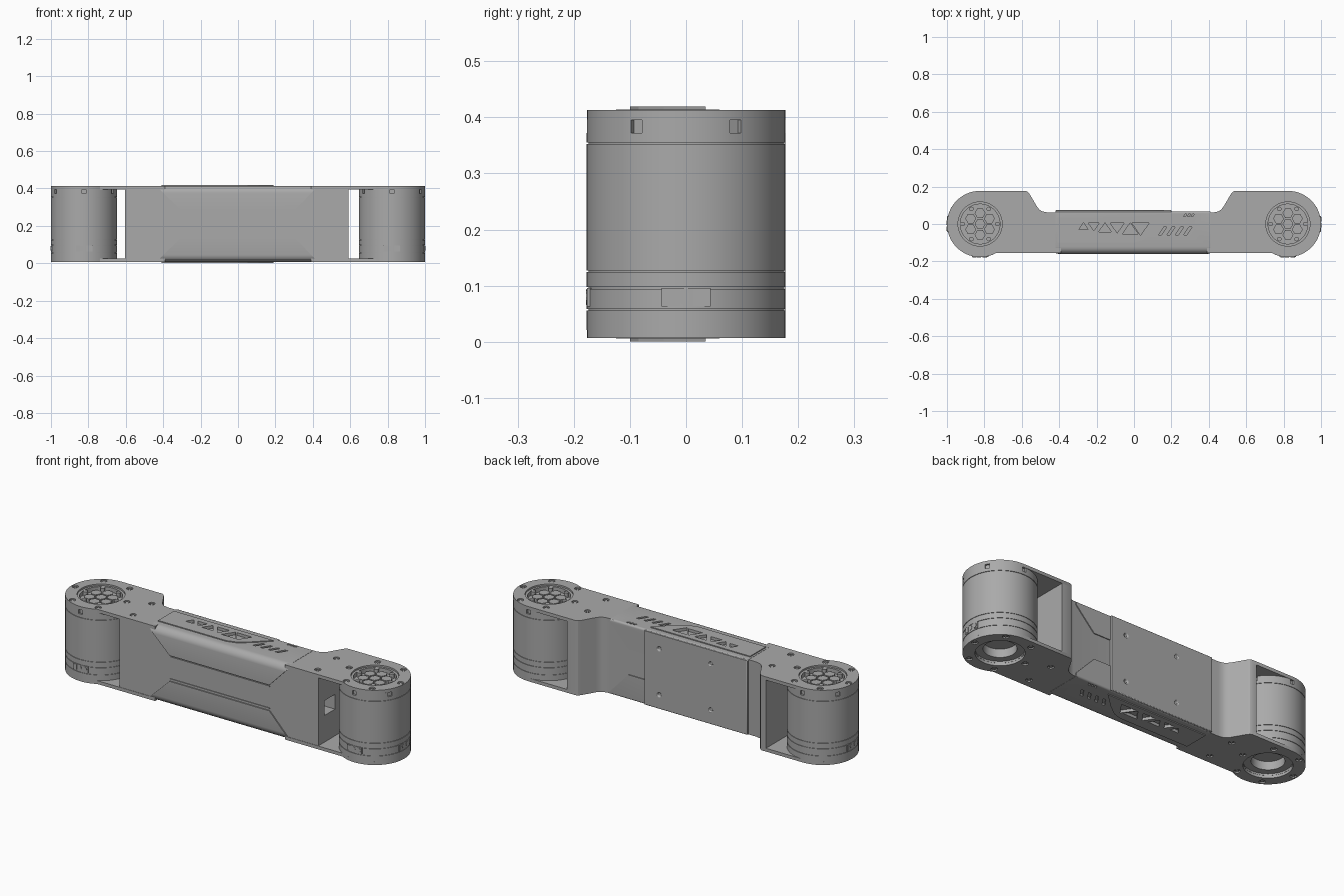
import bpy, bmesh, math
from mathutils import Matrix, Vector

old = bpy.data.objects.get("Cube")
if old:
    bpy.data.objects.remove(old, do_unlink=True)

grey = bpy.data.materials.new("plain grey")
grey.use_nodes = True
grey.diffuse_color = (0.4, 0.4, 0.4, 1)
grey.node_tree.nodes["Principled BSDF"].inputs["Base Color"].default_value = (0.4, 0.4, 0.4, 1)

HEIGHT = 0.42
MOTOR_X, RADIUS = 0.823, 0.177
AXES = {"x": lambda u, v, w: (w, u, v), "y": lambda u, v, w: (u, w, v), "z": lambda u, v, w: (u, v, w)}


def finish(name, bm):
    bmesh.ops.recalc_face_normals(bm, faces=bm.faces)
    mesh = bpy.data.meshes.new(name)
    bm.to_mesh(mesh)
    bm.free()
    mesh.materials.append(grey)
    ob = bpy.data.objects.new(name, mesh)
    bpy.context.collection.objects.link(ob)
    return ob


def add_prism(bm, pts, axis, lo, hi):
    rings = [[bm.verts.new(AXES[axis](u, v, w)) for u, v in pts] for w in (lo, hi)]
    n = len(pts)
    bm.faces.new(rings[0])
    bm.faces.new(rings[1])
    for i in range(n):
        j = (i + 1) % n
        bm.faces.new((rings[0][i], rings[0][j], rings[1][j], rings[1][i]))


def prisms(name, items):
    bm = bmesh.new()
    for item in items:
        add_prism(bm, *item)
    return finish(name, bm)


def rect(u0, u1, v0, v1):
    return [(u0, v0), (u1, v0), (u1, v1), (u0, v1)]


def ring(cx, cy, r, n, start=0.0):
    return [(cx + r * math.cos(start + math.tau * i / n), cy + r * math.sin(start + math.tau * i / n))
            for i in range(n)]


def cut(ob, cutter):
    cutter.hide_render = True
    mod = ob.modifiers.new("cut", "BOOLEAN")
    mod.operation, mod.object, mod.solver = "DIFFERENCE", cutter, "EXACT"
    bpy.context.view_layer.objects.active = ob
    bpy.ops.object.modifier_apply(modifier=mod.name)
    bpy.data.objects.remove(cutter, do_unlink=True)


def smooth(ob, angle=25):
    bpy.ops.object.select_all(action="DESELECT")
    ob.select_set(True)
    bpy.context.view_layer.objects.active = ob
    bpy.ops.object.shade_smooth_by_angle(angle=math.radians(angle))


def lathe(name, profile, cx, steps=72):
    bm = bmesh.new()
    verts = [bm.verts.new((r, 0, z)) for r, z in profile]
    edges = [bm.edges.new(p) for p in zip(verts, verts[1:])]
    bmesh.ops.spin(bm, geom=verts + edges, cent=(0, 0, 0), axis=(0, 0, 1), angle=math.tau, steps=steps)
    bmesh.ops.remove_doubles(bm, verts=bm.verts, dist=1e-5)
    bmesh.ops.translate(bm, verts=bm.verts, vec=(cx, 0, 0))
    return finish(name, bm)


def flip(z0, z1, top):
    return (z0, z1) if top else (HEIGHT - z1, HEIGHT - z0)


def flare(side):
    # Curved transition from the wide end to the narrow waist
    x = 0.54 if side > 0 else 0.58
    return [(side * (x - dx), y) for dx, y in
            ((0, 0.177), (0.012, 0.172), (0.022, 0.16), (0.062, 0.092), (0.075, 0.076), (0.09, 0.067), (0.115, 0.062))]


SIDES = {1: "left", -1: "right"}

# Thin end plates, with round ends, hub openings and countersunk screw holes
for side, label in SIDES.items():
    a0, a1 = -math.pi + math.asin(0.155 / RADIUS), math.pi / 2
    arc = [(side * (MOTOR_X + RADIUS * math.cos(t)), RADIUS * math.sin(t))
           for t in (a0 + (a1 - a0) * i / 40 for i in range(41))]
    outline = arc + flare(side) + [(side * 0.39, 0.062), (side * 0.39, -0.155)]
    for top in (True, False):
        plate = prisms(f"{label}_{'top' if top else 'bottom'}_plate", [(outline, "z", *flip(0.395, 0.413, top))])
        cx = side * MOTOR_X
        spots = ring(cx, 0, 0.155, 6) + [(side * 0.555, 0.053), (side * 0.555, -0.107)]
        cuts = [(ring(x, y, 0.016, 14), "z", *flip(0.406, 0.43, top)) for x, y in spots]
        cuts.append((ring(cx, 0, 0.118, 64), "z", *flip(0.38, 0.43, top)))
        cut(plate, prisms("plate_cutter", cuts))
        smooth(plate)
        prisms(f"{label}_{'top' if top else 'bottom'}_screws",
               [(ring(x, y, 0.009, 6), "z", *flip(0.404, 0.410, top)) for x, y in spots])

# Hollow waist block between the plates, with a cable window at one end
core = prisms("arm_core", [([(0.59, -0.153), (0.59, 0.177)] + flare(1) + flare(-1)[::-1]
                            + [(-0.605, 0.177), (-0.605, -0.153)], "z", 0.02, 0.397)])
cut(core, prisms("window_cutter", [(rect(-0.1, -0.01, 0.17, 0.25), "x", 0.45, 0.65)]))
smooth(core)

# Wrapped cover: rounded section with six-sided openings front and back
r, y0, y1, z0, z1 = 0.038, -0.16, 0.067, 0.006, 0.414
section = []
for cy, cz, start, rad in ((y1, z1, 0, 0.01), (y0, z1, 90, r), (y0, z0, 180, r), (y1, z0, 270, 0.01)):
    oy = cy - rad if cy > 0 else cy + rad
    oz = cz - rad if cz > 0.2 else cz + rad
    section += [(oy + rad * math.cos(math.radians(start + 15 * i)),
                 oz + rad * math.sin(math.radians(start + 15 * i))) for i in range(7)]
cover = prisms("arm_cover", [(section, "x", -0.42, 0.41)])
upper = [(-0.5, 0.395), (-0.42, 0.395), (-0.3, 0.28), (0.3, 0.28), (0.41, 0.395), (0.5, 0.395)]
opening = upper + [(x, HEIGHT - z) for x, z in reversed(upper)]
cut(cover, prisms("opening_cutter", [(opening, "y", -0.2, -0.154), (opening, "y", 0.061, 0.1)]))

# Fine front ridges beside the opening edges
prisms("front_ridges", [(rect(-0.3, 0.3, z, z + 0.006), "y", -0.158, -0.15) for z in (0.268, 0.148)])


def ornaments(lo, hi):
    # Row of alternating triangles, then four slanted slots
    items = []
    for i, x in enumerate((-0.27, -0.215, -0.155, -0.09, -0.02, 0.035)):
        size, tip = (0.018 + 0.003 * i), (1 if i % 2 == 0 else -1)
        y = -0.012 - 0.003 * i
        items.append(([(x - size * 1.4, y - tip * size), (x + size * 1.4, y - tip * size),
                       (x, y + tip * size)], "z", lo, hi))
    for i in range(4):
        x = 0.13 + 0.045 * i
        items.append(([(x, -0.06), (x + 0.016, -0.06), (x + 0.046, -0.015), (x + 0.03, -0.015)], "z", lo, hi))
    for i in range(3):
        x = 0.265 + 0.02 * i
        items.append(([(x, 0.04), (x + 0.01, 0.04), (x + 0.018, 0.054), (x + 0.008, 0.054)], "z", lo, hi))
    return items


# Raised pad above and below, with the pockets cut through it
for top in (True, False):
    pad_shape = [(-0.41, -0.1), (0.0, -0.1), (0.05, -0.085), (0.11, -0.04), (0.19, 0.035), (-0.41, 0.035)]
    pad = prisms("top_pad" if top else "bottom_pad", [(pad_shape, "z", *flip(0.408, 0.419, top))])
    cut(pad, prisms("pad_cutter", ornaments(*flip(0.39, 0.45, top))))
    cut(cover, prisms("pocket_cutter", ornaments(*flip(0.404, 0.45, top))))
smooth(cover)

# Back access panel and its four screws
panel = prisms("back_panel", [(rect(-0.42, 0.2, 0.008, 0.412), "y", 0.04, 0.074)])
bevel = panel.modifiers.new("bevel", "BEVEL")
bevel.width, bevel.segments = 0.008, 2
cut(panel, prisms("panel_cutter", [(ring(x, z, 0.011, 14), "y", 0.067, 0.1)
                                   for x in (-0.2, 0.11) for z in (0.085, 0.335)]))
smooth(panel)

# Motors: turned housing with seam grooves, recessed hub above, open bore below
for side, label in SIDES.items():
    cx = side * MOTOR_X
    profile = [(0, 0.075), (0.08, 0.075), (0.08, 0.03), (0.117, 0.03), (0.117, 0.021), (RADIUS, 0.021)]
    for z in (0.057, 0.096, 0.126, 0.354):
        profile += [(RADIUS, z - 0.0015), (RADIUS - 0.003, z - 0.0015),
                    (RADIUS - 0.003, z + 0.0015), (RADIUS, z + 0.0015)]
    profile += [(RADIUS, 0.396), (0.117, 0.396), (0.117, 0.38), (0, 0.38)]
    motor = lathe(f"{label}_motor", profile, cx)

    # Rim notches every sixty degrees
    notches = bmesh.new()
    for i in range(6):
        turn = Matrix.Translation((cx, 0, 0)) @ Matrix.Rotation(math.radians(30 + 60 * i), 4, "Z")
        size = Matrix.Diagonal((0.02, 0.022, 0.024, 1))
        bmesh.ops.create_cube(notches, size=1, matrix=turn @ Matrix.Translation((RADIUS, 0, 0.384)) @ size)
    cut(motor, finish("notch_cutter", notches))
    smooth(motor)

    # Hub face: hexagon cells, rim bolts and an outer lip
    cells = [(0, 0)] + ring(0, 0, 0.058, 6, math.pi / 6)
    prisms(f"{label}_hub_cells", [(ring(cx + x, y, 0.029, 6), "z", 0.37, 0.398) for x, y in cells])
    prisms(f"{label}_hub_bolts", [(ring(x, y, 0.012, 12), "z", 0.37, 0.405) for x, y in ring(cx, 0, 0.093, 6)])
    lathe(f"{label}_hub_lip", [(0.106, 0.375), (0.106, 0.404), (0.119, 0.404), (0.119, 0.375), (0.106, 0.375)], cx)

    # Cable sockets on the front and the outer end
    for place, angle in (("front", -90), ("outer", 0 if side > 0 else 180)):
        socket = prisms(f"{label}_{place}_socket", [
            (rect(-0.044, 0.044, 0.063, 0.096), "x", 0.165, 0.1765),
            (rect(-0.04, -0.022, 0.066, 0.093), "x", 0.165, 0.178),
            (ring(-0.006, 0.08, 0.012, 14), "x", 0.165, 0.1785),
            (ring(0.026, 0.08, 0.012, 14), "x", 0.165, 0.1785)])
        socket.data.transform(Matrix.Translation((cx, 0, 0)) @ Matrix.Rotation(math.radians(angle), 4, "Z"))
